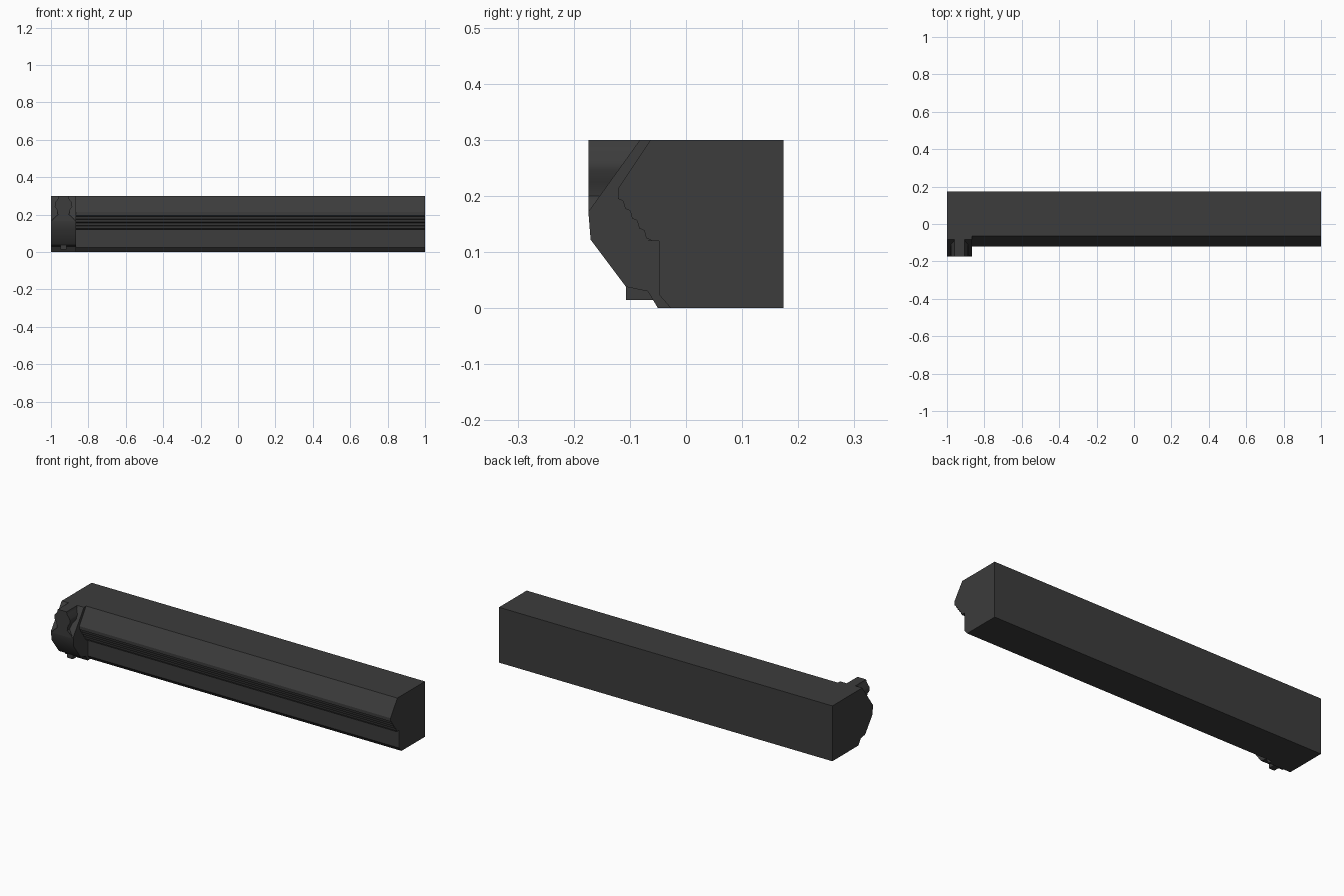
import bpy, bmesh

cube = bpy.data.objects.get("Cube")
if cube:
    bpy.data.objects.remove(cube, do_unlink=True)

charcoal = bpy.data.materials.new("charcoal")
charcoal.use_nodes = True
COLOUR = (0.045, 0.045, 0.045, 1)
charcoal.diffuse_color = COLOUR
charcoal.node_tree.nodes["Principled BSDF"].inputs["Base Color"].default_value = COLOUR


def extrude(name, points, place, depth, smooth=None):
    """Closed outline placed by place(a, b), then pushed along depth."""
    bm = bmesh.new()
    face = bm.faces.new([bm.verts.new(place(a, b)) for a, b in points])
    new = bmesh.ops.extrude_face_region(bm, geom=[face])["geom"]
    bmesh.ops.translate(bm, vec=depth, verts=[v for v in new if isinstance(v, bmesh.types.BMVert)])
    bmesh.ops.recalc_face_normals(bm, faces=bm.faces[:])
    mesh = bpy.data.meshes.new(name)
    bm.to_mesh(mesh)
    bm.free()
    obj = bpy.data.objects.new(name, mesh)
    bpy.context.collection.objects.link(obj)
    mesh.materials.append(charcoal)
    if smooth:
        bpy.ops.object.select_all(action="DESELECT")
        obj.select_set(True)
        bpy.context.view_layer.objects.active = obj
        bpy.ops.object.shade_smooth_by_angle(angle=smooth)
    return obj


def along_x(name, points, x0, x1, smooth=None):
    return extrude(name, points, lambda y, z: (x0, y, z), (x1 - x0, 0, 0), smooth)


# Long beam: sloped front shoulder, stepped underside, recessed lower wall
steps = []
for i in range(5):
    y, z = -0.121 + 0.0125 * i, 0.195 - 0.0175 * i
    steps += [(y, z), (y + 0.009, z - 0.004)]
beam = [(0.174, 0), (0.174, 0.3), (-0.063, 0.3), (-0.121, 0.213)] + steps
beam += [(-0.069, 0.12), (-0.048, 0.12), (-0.048, 0.024), (-0.027, 0)]
along_x("beam", beam, -1, 1)

# End collar
MID = -0.933
collar = [(0, 0), (0, 0.3), (-0.082, 0.3), (-0.174, 0.172), (-0.17, 0.122),
          (-0.107, 0.038), (-0.068, 0.03), (-0.05, 0)]
along_x("end_collar", collar, -1, -0.867, 0.6)

# Wavy upright clip on the collar, mirrored about its middle
half = [(0.055, 0.165), (0.055, 0.178), (0.03, 0.2), (0.034, 0.225),
        (0.047, 0.245), (0.045, 0.265), (0.03, 0.285), (0.026, 0.3)]
outline = half + [(-a, b) for a, b in reversed(half)]
extrude("upright_clip", outline, lambda a, b: (MID + a, -0.174, b), (0, 0.1, 0), 0.9)

# Small tab beneath the collar
along_x("lower_tab", [(-0.107, 0.015), (-0.107, 0.04), (-0.05, 0.04), (-0.05, 0.015)],
        MID - 0.017, MID + 0.017)
